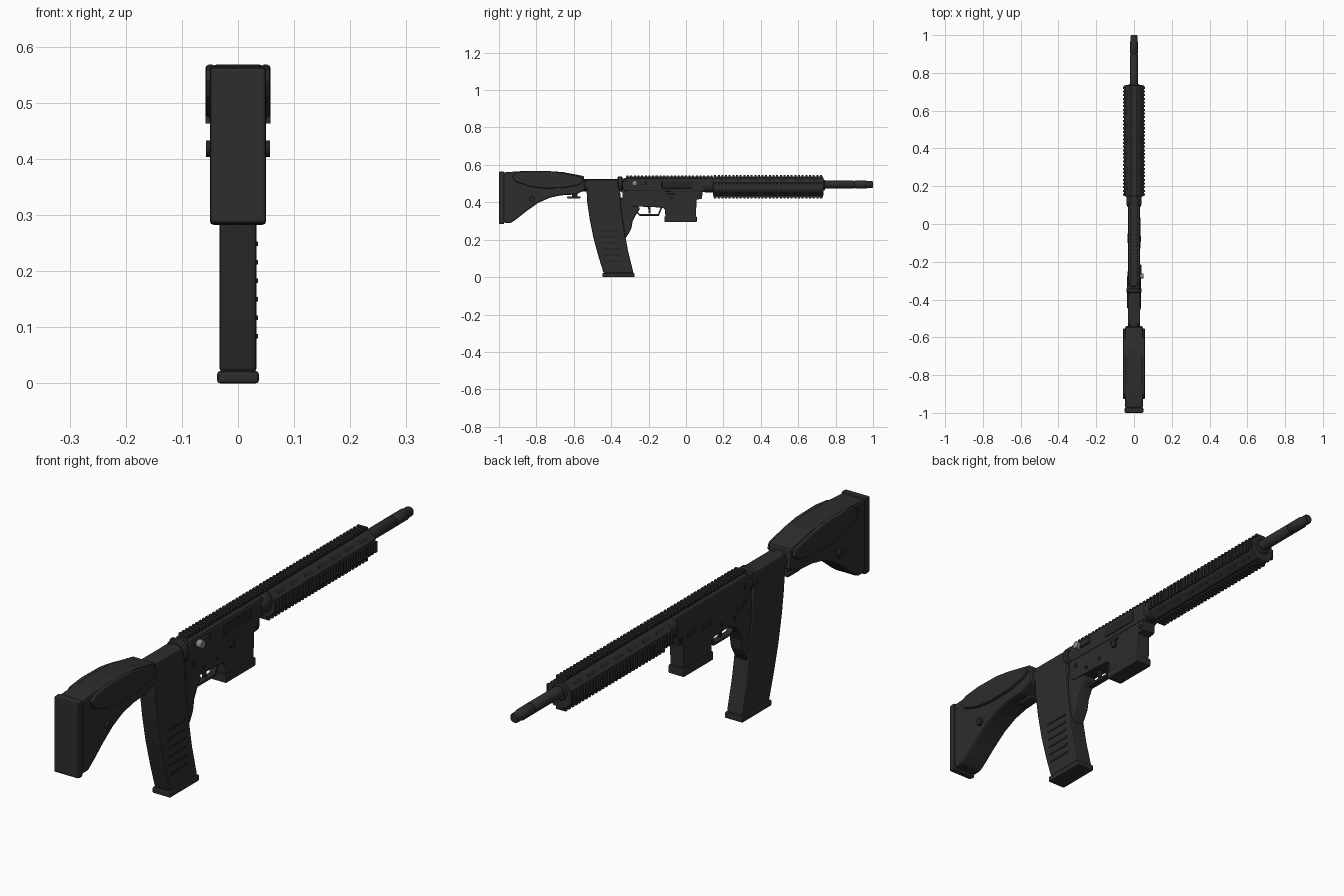
import bpy, bmesh, math
from mathutils import Matrix, Vector

if "Cube" in bpy.data.objects:
    bpy.data.objects.remove(bpy.data.objects["Cube"])


def material(name, v):
    m = bpy.data.materials.new(name)
    m.diffuse_color = (v, v, v, 1)
    m.use_nodes = True
    m.node_tree.nodes["Principled BSDF"].inputs["Base Color"].default_value = m.diffuse_color
    return m


BLACK = material("matte black", 0.026)
DARK = material("dark black", 0.018)
STEEL = material("grey steel", 0.25)


def finish(name, bm, mat, bevel=0.0, smooth=False):
    bmesh.ops.recalc_face_normals(bm, faces=bm.faces)
    me = bpy.data.meshes.new(name)
    bm.to_mesh(me)
    bm.free()
    ob = bpy.data.objects.new(name, me)
    bpy.context.collection.objects.link(ob)
    me.materials.append(mat)
    if bevel:
        mod = ob.modifiers.new("bevel", 'BEVEL')
        mod.width, mod.segments, mod.limit_method = bevel, 2, 'ANGLE'
        mod.angle_limit = math.radians(35)
    if smooth:
        bpy.ops.object.select_all(action='DESELECT')
        ob.select_set(True)
        bpy.context.view_layer.objects.active = ob
        bpy.ops.object.shade_smooth_by_angle(angle=math.radians(35))
    return ob


def side_profile(name, pts, x0, x1, mat=BLACK, bevel=0.004):
    """Extrude a (y, z) outline from x0 to x1."""
    bm = bmesh.new()
    f = bm.faces.new([bm.verts.new((x0, y, z)) for y, z in pts])
    r = bmesh.ops.extrude_face_region(bm, geom=[f])
    bmesh.ops.translate(bm, vec=(x1 - x0, 0, 0),
                        verts=[v for v in r['geom'] if isinstance(v, bmesh.types.BMVert)])
    return finish(name, bm, mat, bevel)


def boxes(name, specs, mat=BLACK, bevel=0.0):
    """Each spec is (x0, x1, y0, y1, z0, z1)."""
    bm = bmesh.new()
    for x0, x1, y0, y1, z0, z1 in specs:
        bmesh.ops.create_cube(bm, size=1, matrix=Matrix.Translation(
            ((x0 + x1) / 2, (y0 + y1) / 2, (z0 + z1) / 2)) @ Matrix.Diagonal((x1 - x0, y1 - y0, z1 - z0, 1)))
    return finish(name, bm, mat, bevel)


def lathe(name, prof, z, mat=BLACK, n=24):
    """Revolve (y, radius) steps about the line x=0, height z."""
    bm = bmesh.new()
    rings = [[bm.verts.new((r * math.cos(2 * math.pi * i / n), y, z + r * math.sin(2 * math.pi * i / n)))
              for i in range(n)] for y, r in prof]
    for a, b in zip(rings, rings[1:]):
        for i in range(n):
            bm.faces.new((a[i], a[(i + 1) % n], b[(i + 1) % n], b[i]))
    bm.faces.new(rings[0])
    bm.faces.new(rings[-1])
    return finish(name, bm, mat, smooth=True)


def side_disc(name, y, z, r, x0, x1, mat=BLACK):
    bm = bmesh.new()
    bmesh.ops.create_cone(bm, cap_ends=True, segments=20, radius1=r, radius2=r, depth=x1 - x0,
                          matrix=Matrix.Translation(((x0 + x1) / 2, y, z)) @ Matrix.Rotation(math.pi / 2, 4, 'Y'))
    return finish(name, bm, mat, smooth=True)


# Shoulder stock with curved belly, butt pad, cheek pads and lever
side_profile("stock", [(-.975, .56), (-.89, .566), (-.77, .568), (-.66, .562), (-.545, .54), (-.54, .465),
                       (-.59, .442), (-.67, .437), (-.73, .424), (-.79, .397), (-.85, .355), (-.90, .315),
                       (-.935, .29), (-.975, .29)], -.047, .047, bevel=.008)
side_profile("butt_pad", [(-1, .563), (-.972, .565), (-.972, .282), (-1, .285)], -.05, .05, bevel=.006)
pad = [(-.93, .54), (-.90, .56), (-.83, .568), (-.72, .566), (-.65, .555), (-.56, .535), (-.55, .51),
       (-.58, .49), (-.66, .476), (-.76, .474), (-.84, .485), (-.91, .51)]
for s, side in ((1, "right"), (-1, "left")):
    side_profile("cheek_pad_" + side, pad, *sorted((s * .04, s * .058)), bevel=.006)
    side_disc("stock_button_" + side, -.825, .418, .015, *sorted((s * .044, s * .057)), mat=DARK)
boxes("stock_lever", [(-.02, .02, -.635, -.565, .42, .432), (-.012, .012, -.61, -.58, .43, .45)], bevel=.003)

# Rear tube and lock ring
lathe("rear_tube", [(-.60, .033), (-.30, .033)], .492)
lathe("lock_ring", [(-.365, .036), (-.36, .041), (-.345, .041), (-.34, .036)], .498)

# Long curved grip, base plate and rib marks
side_profile("long_grip", [(-.535, .522), (-.365, .522), (-.352, .46), (-.349, .40), (-.342, .33), (-.328, .24),
                           (-.31, .14), (-.28, .02), (-.44, .02), (-.468, .11), (-.495, .21),
                           (-.515, .31), (-.528, .40)], -.033, .033, bevel=.007)
boxes("grip_base", [(-.037, .037, -.447, -.275, 0, .022)], bevel=.005)
boxes("grip_ribs", [(.030, .0355, -.44 - .1 * (z - .08), -.34 - .1 * (z - .08), z, z + .008)
                    for z in [.08 + .033 * i for i in range(6)]], DARK)
side_profile("front_grip", [(-.35, .43), (-.30, .395), (-.255, .38), (-.245, .365), (-.27, .33), (-.285, .30),
                            (-.292, .26), (-.305, .235), (-.325, .205), (-.37, .20)], -.025, .025, bevel=.007)

# Receiver body with lower well
side_profile("lower_receiver", [(-.34, .47), (-.34, .40), (-.32, .38), (-.125, .372), (-.112, .36),
                                (-.11, .31), (.053, .31), (.056, .415), (.085, .418), (.09, .465)],
             -.028, .028)
boxes("well_lip", [(-.032, .032, -.115, .058, .294, .325)], bevel=.004)
side_profile("upper_receiver", [(-.335, .46), (-.335, .515), (-.32, .53), (.10, .53), (.11, .52),
                                (.11, .465), (.095, .455)], -.031, .031, bevel=.008)
side_profile("receiver_hump", [(-.355, .52), (-.30, .53), (-.30, .46), (-.34, .45), (-.365, .47)], -.022, .022)
boxes("side_cover", [(.028, .034, -.13, .035, .475, .512)], DARK, .002)
boxes("left_panels", [(-.034, -.026, -.10, -.05, .425, .448), (-.033, -.026, -.02, .03, .43, .445),
                      (-.034, -.026, -.29, -.25, .42, .43)], DARK, .002)
for y, z, r in ((-.30, .435, .008), (-.24, .40, .006), (-.165, .405, .006), (.07, .435, .009)):
    side_disc("receiver_pin", y, z, r, -.032, .032, DARK)
side_disc("side_button", -.078, .425, .014, .02, .036, DARK)
boxes("button_fence", [(.02, .034, -.10, -.056, .439, .446)], bevel=.002)

# Side knob and pull handle
boxes("pull_handle", [(-.038, .03, -.345, -.325, .512, .528), (-.02, .02, -.33, -.30, .512, .53)], bevel=.003)
boxes("knob_arm", [(.025, .04, -.285, -.215, .492, .515)], bevel=.004)
side_disc("side_knob", -.275, .503, .014, .028, .051, STEEL)

# Trigger guard and trigger
side_profile("trigger_guard", [(-.28, .39), (-.262, .342), (-.25, .328), (-.145, .328), (-.125, .375), (-.133, .38),
                               (-.15, .337), (-.247, .337), (-.255, .345), (-.27, .39)], -.012, .012, bevel=.001)
side_profile("trigger", [(-.21, .385), (-.20, .36), (-.20, .342), (-.191, .34), (-.19, .36), (-.19, .385)],
             -.006, .006, bevel=.001)

# Forward ring, handguard and barrel
lathe("forward_ring", [(.09, .034), (.105, .041), (.14, .041), (.15, .036)], .493)
C = .483
bm = bmesh.new()
a, b = .047, .024
octo = [(a, b), (b, a), (-b, a), (-a, b), (-a, -b), (-b, -a), (b, -a), (a, -b)]
f = bm.faces.new([bm.verts.new((x, .145, C + z)) for x, z in octo])
r = bmesh.ops.extrude_face_region(bm, geom=[f])
bmesh.ops.translate(bm, vec=(0, .59, 0), verts=[v for v in r['geom'] if isinstance(v, bmesh.types.BMVert)])
finish("handguard", bm, BLACK, .002)

# Toothed rails on all four sides of the handguard
n = 30
step = .585 / n
for k, side in enumerate(("top", "right", "bottom", "left")):
    bm = bmesh.new()
    rot = Matrix.Translation((0, 0, C)) @ Matrix.Rotation(k * math.pi / 2, 4, 'Y')
    h = .062 if k % 2 == 0 else .058
    parts = [(.44, .586, .013, .045, h - .006)]
    parts += [(.15 + step * (i + .3), step * .55, .02, h - .010, h) for i in range(n)]
    for y, ly, hw, z0, z1 in parts:
        bmesh.ops.create_cube(bm, size=1, matrix=rot @ Matrix.Translation((0, y, (z0 + z1) / 2))
                              @ Matrix.Diagonal((2 * hw, ly, z1 - z0, 1)))
    finish("handguard_rail_" + side, bm, BLACK)

# Dark vent slots on the slanted handguard faces
bm = bmesh.new()
for q in range(4):
    rot = Matrix.Translation((0, 0, C)) @ Matrix.Rotation(math.pi / 4 + q * math.pi / 2, 4, 'Y')
    for i in range(7):
        bmesh.ops.create_cube(bm, size=1, matrix=rot @ Matrix.Translation((0, .20 + i * .08, .0495))
                              @ Matrix.Diagonal((.012, .045, .004, 1)))
finish("handguard_vents", bm, DARK)

# Receiver top rail
boxes("receiver_rail", [(-.014, .014, -.32, .145, .525, .537)] +
      [(-.02, .02, -.318 + .0195 * i, -.307 + .0195 * i, .533, .544) for i in range(24)])

lathe("barrel", [(.70, .021), (.895, .021), (.90, .018), (.905, .021), (.965, .021), (.97, .018),
                 (.995, .018), (1.0, .015)], .495)
lathe("barrel_collar", [(.72, .03), (.737, .03), (.742, .026)], .492)
